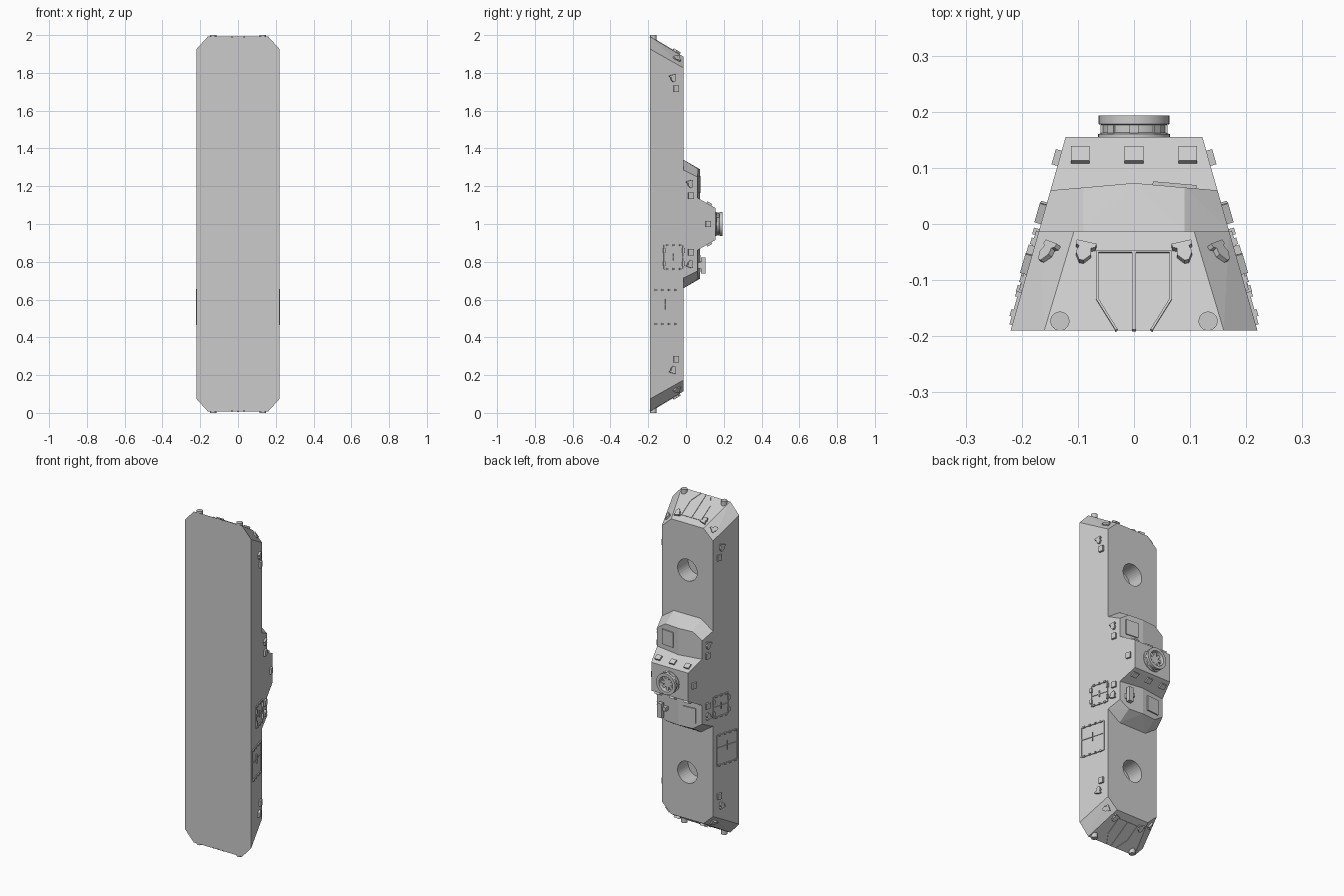
import bpy, bmesh, math
from mathutils import Vector, Matrix

cube = bpy.data.objects.get("Cube")
if cube:
    bpy.data.objects.remove(cube, do_unlink=True)

grey = bpy.data.materials.new("hull_grey")
grey.use_nodes = True
grey.diffuse_color = (0.6, 0.6, 0.6, 1)
grey.node_tree.nodes["Principled BSDF"].inputs["Base Color"].default_value = (0.6, 0.6, 0.6, 1)

FRONT, BACK = -0.19, -0.013


def side_x(y):
    # half width of the sloping flanks at depth y
    return 0.22 - 0.2846 * (y - FRONT)


def finish(name, bm, flip_x=False, flip_z=False):
    # join the mirrored copies (about x = 0 and z = 1) into one object
    bmesh.ops.recalc_face_normals(bm, faces=bm.faces)
    base = bpy.data.meshes.new(name)
    bm.to_mesh(base)
    bm.free()
    out = bmesh.new()
    for sx in ((1, -1) if flip_x else (1,)):
        for sz in ((1, -1) if flip_z else (1,)):
            copy = base.copy()
            copy.transform(Matrix.Translation((0, 0, 1 - sz)) @ Matrix.Diagonal((sx, 1, sz, 1)))
            if sx * sz < 0:
                copy.flip_normals()
            out.from_mesh(copy)
            bpy.data.meshes.remove(copy)
    out.to_mesh(base)
    out.free()
    base.materials.append(grey)
    ob = bpy.data.objects.new(name, base)
    bpy.context.collection.objects.link(ob)
    return ob


def convex(name, points):
    # solid from a few corner points, mirrored in x and about z = 1
    bm = bmesh.new()
    for x, y, h in points:
        for sx in ((1, -1) if x else (1,)):
            for sz in (1, -1):
                bm.verts.new((x * sx, y, 1 + h * sz))
    bmesh.ops.convex_hull(bm, input=bm.verts)
    bmesh.ops.dissolve_limit(bm, angle_limit=0.02, verts=bm.verts, edges=bm.edges)
    return finish(name, bm)


def frame(origin, normal, up):
    # surface frame: local x right, y up, z outward
    n = Vector(normal).normalized()
    r = Vector(up).cross(n).normalized()
    m = Matrix((r, n.cross(r), n)).transposed().to_4x4()
    m.translation = origin
    return m


def box(bm, m, cx, cy, w, h, depth):
    bmesh.ops.create_cube(bm, size=1, matrix=m @ Matrix.Translation((cx, cy, depth / 2 - 0.002))
                          @ Matrix.Diagonal((w, h, depth + 0.004, 1)))


def prism(bm, m, outline, depth):
    face = bm.faces.new([bm.verts.new(m @ Vector((x, y, -0.003))) for x, y in outline])
    new = bmesh.ops.extrude_face_region(bm, geom=[face])["geom"]
    shift = m.to_3x3() @ Vector((0, 0, depth + 0.003))
    bmesh.ops.translate(bm, vec=shift, verts=[v for v in new if isinstance(v, bmesh.types.BMVert)])


def strip(bm, m, a, b, width, depth):
    # raised bar between two surface points
    a, b = Vector(a), Vector(b)
    d = b - a
    mid = (a + b) / 2
    turn = Matrix.Translation((mid.x, mid.y, 0)) @ Matrix.Rotation(math.atan2(d.y, d.x), 4, "Z")
    box(bm, m @ turn, 0, 0, d.length + width, width, depth)


# Main bodies
hull_pts = [(0.16, FRONT, 0.992), (0.22, FRONT, 0.926),
            (0.107, BACK, 0.885), (side_x(BACK), BACK, 0.826)]
hull = convex("hull", hull_pts)
convex("bridge_body", [(0.09, BACK, 0.34), (side_x(BACK), BACK, 0.285),
                       (0, 0.073, 0.29), (0.09, 0.065, 0.29), (side_x(0.06), 0.06, 0.25)])
convex("upper_deck", [(side_x(0.058), 0.058, 0.14), (side_x(0.155), 0.155, 0.085)])

# Round wells sunk in the back of the hull
for z in (0.394, 1.606):
    bpy.ops.mesh.primitive_cylinder_add(vertices=32, radius=0.065, depth=0.2,
                                        location=(0, BACK, z), rotation=(math.pi / 2, 0, 0))
    cutter = bpy.context.object
    cutter.name = "well_cutter"
    cutter.hide_render = True
    mod = hull.modifiers.new("well", "BOOLEAN")
    mod.object = cutter
    mod.solver = "EXACT"
    bpy.context.view_layer.objects.active = hull
    bpy.ops.object.modifier_apply(modifier=mod.name)
    bpy.data.objects.remove(cutter, do_unlink=True)

# Docking ring, turned around the y axis
bm = bmesh.new()
ring = [(0.064, 0.15), (0.064, 0.16), (0.056, 0.163), (0.056, 0.176), (0.063, 0.178),
        (0.063, 0.193), (0.045, 0.193), (0.04, 0.16), (0, 0.16)]
verts = [bm.verts.new((r, y, 1)) for r, y in ring]
edges = [bm.edges.new(p) for p in zip(verts, verts[1:])]
bmesh.ops.spin(bm, geom=verts + edges, cent=(0, 0, 1), axis=(0, 1, 0),
               angle=math.tau, steps=40, use_merge=True)
bmesh.ops.remove_doubles(bm, verts=bm.verts, dist=0.0001)
ring_ob = finish("docking_ring", bm)
bpy.ops.object.select_all(action="DESELECT")
ring_ob.select_set(True)
bpy.context.view_layer.objects.active = ring_ob
bpy.ops.object.shade_smooth_by_angle(angle=math.radians(30))

# Blocks around the neck of the ring
bm = bmesh.new()
for i in range(8):
    m = Matrix.Translation((0, 0.169, 1)) @ Matrix.Rotation(i * math.tau / 8, 4, "Y")
    box(bm, m, 0, 0, 0.016, 0.014, 0.06)
finish("ring_blocks", bm)

# Surface frames
def flank(y, z):
    return frame((side_x(y), y, z), (1, 0.2846, 0), (0, 0, 1))


p = [Vector((x, y, 1 + h)) for x, y, h in hull_pts]
end_n = Vector((0, p[0].z - p[2].z, BACK - FRONT))
corner_n = (p[1] - p[0]).cross(p[2] - p[0])
if corner_n.z < 0:
    corner_n.negate()


def on_plane(x, y, point, n):
    z = point.z - (n.x * (x - point.x) + n.y * (y - point.y)) / n.z
    return frame((x, y, z), n, (0, 1, 0))


# Square side ports
bm = bmesh.new()
for y, z in ((-0.053, 1.715), (0.025, 1.15), (0.117, 1.0)):
    box(bm, flank(y, z), 0, 0, 0.028, 0.034, 0.011)
finish("side_ports", bm, True, True)

# Ports along the slopes of the upper deck
bm = bmesh.new()
deck_n = Vector((0, 0.055, 0.097))
for x in (-0.096, 0, 0.096):
    box(bm, on_plane(x, 0.121, Vector((0, 0.155, 1.085)), deck_n), 0, 0, 0.033, 0.03, 0.01)
finish("deck_ports", bm, False, True)

# Hooded lamps
half = [(0.018, 0.015), (0.018, 0.007), (0.011, 0.004), (0.014, -0.009), (0.004, -0.024)]
lamp = half + [(-x, y) for x, y in reversed(half)]
bridge_n = Vector((0, 0.05, 0.086))
spots = [on_plane(0.088, -0.05, p[0], end_n), on_plane(0.148, -0.05, p[0], corner_n),
         on_plane(0.11, 0.035, Vector((0, 0.07, 1.278)), Vector((0.5, 0.55, 0.8))),
         flank(-0.07, 1.775), flank(0.02, 1.215)]
bm = bmesh.new()
for m in spots:
    prism(bm, m @ Matrix.Rotation(0.25, 4, "Z"), lamp, 0.012)
finish("lamps", bm, True, True)

# End doors and round pegs
bm = bmesh.new()
m = on_plane(0, -0.05, p[0], end_n)
k = end_n.length / end_n.z
door = [(0.002, 0), (0.065, 0), (0.065, -0.085 * k), (0.032, -0.138 * k)]
for a, b in zip(door, door[1:]):
    strip(bm, m, a, b, 0.004, 0.003)
strip(bm, m, door[0], (0.002, -0.138 * k), 0.004, 0.003)
finish("end_doors", bm, True, True)

bm = bmesh.new()
bmesh.ops.create_cone(bm, cap_ends=True, segments=24, radius1=0.017, radius2=0.017, depth=0.05,
                      matrix=Matrix.Translation((0.132, -0.173, 1.975)))
finish("end_pegs", bm, True, True)


# Flank hatches: outline bars, centre bars and hinge blocks
def hatch(name, m, w, h, mid, hinges):
    bm = bmesh.new()
    for s in (-1, 1):
        box(bm, m, s * w / 2, 0, 0.005, h, 0.005)
        box(bm, m, 0, s * h / 2, w, 0.005, 0.005)
        for i in range(hinges):
            box(bm, m, w * ((i + 0.5) / hinges - 0.5), s * h / 2, 0.012, 0.01, 0.009)
    box(bm, m, 0, mid, w, 0.004, 0.004)
    box(bm, m, 0, mid, 0.004, h * 0.3, 0.006)
    return finish(name, bm, True)


hatch("large_hatch", flank(-0.108, 0.56), 0.145, 0.18, 0.015, 4)
hatch("small_hatch", flank(-0.066, 0.825), 0.105, 0.125, 0, 3)
bm = bmesh.new()
for s in (-1, 1):
    for dz in (-0.035, 0.035):
        box(bm, flank(-0.066, 0.825), s * 0.053, dz, 0.012, 0.025, 0.01)
finish("hatch_clamps", bm, True)

# Roof panels of the bridge, one at each end
bm = bmesh.new()
for sx, z in ((1, 1.21), (-1, 0.79)):
    m = frame((sx * 0.072, 0.0667, z), (sx * 0.088, 1, 0), (0, 0, 1))
    box(bm, m, 0, 0, 0.078, 0.09, 0.006)
finish("roof_panels", bm)

# Small arm on the lower roof
bm = bmesh.new()
m = frame((0.105, 0.062, 0.78), (0, 1, 0), (0, 0, 1))
box(bm, m, 0, 0, 0.02, 0.03, 0.025)
box(bm, m @ Matrix.Translation((0, 0, 0.022)), 0, 0, 0.03, 0.085, 0.02)
box(bm, m @ Matrix.Translation((0, 0, 0.01)), 0.02, 0.01, 0.03, 0.022, 0.02)
finish("roof_arm", bm)
